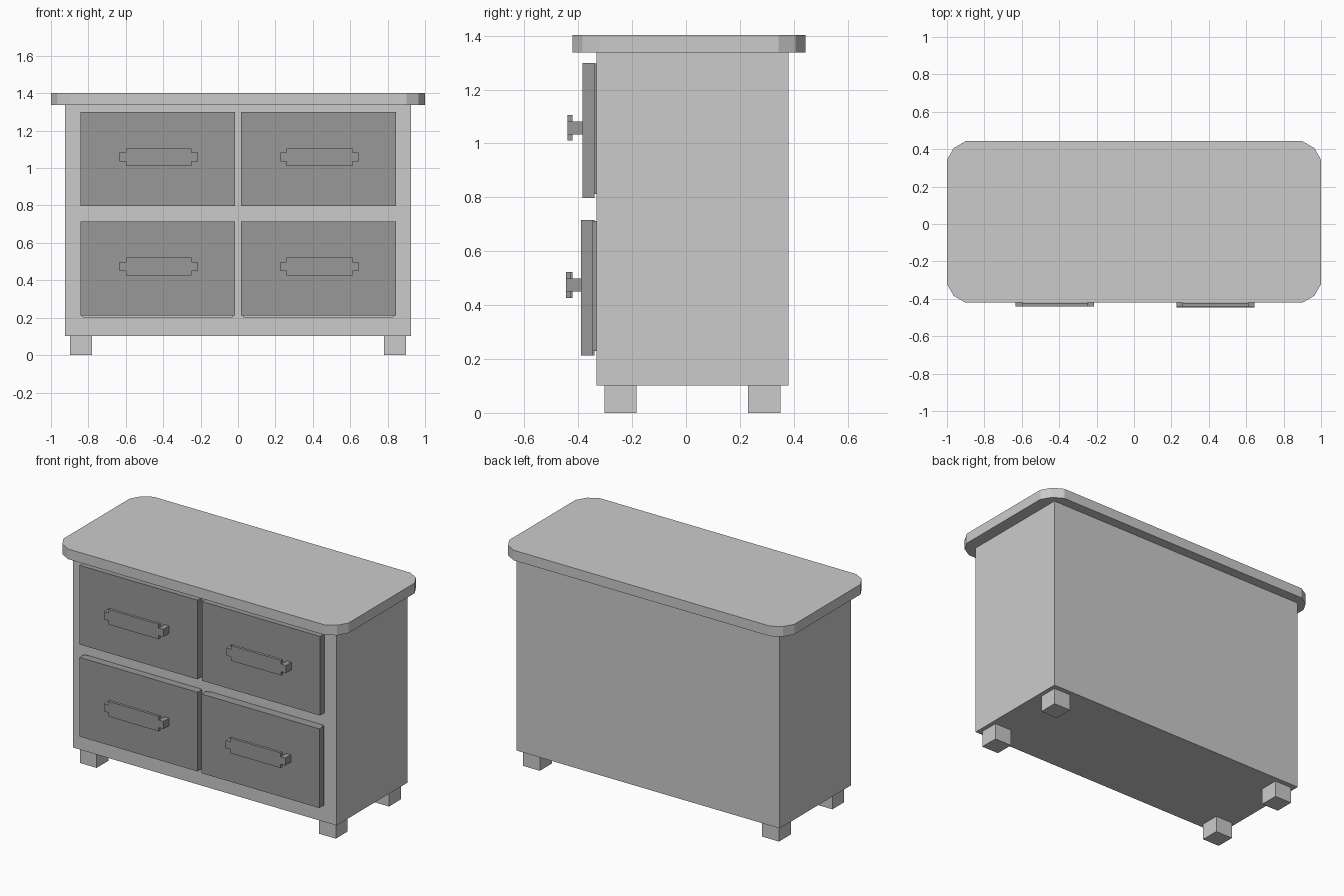
import bpy
import bmesh

if "Cube" in bpy.data.objects:
    bpy.data.objects.remove(bpy.data.objects["Cube"])


def grey(name, value):
    mat = bpy.data.materials.new(name)
    mat.diffuse_color = (value, value, value, 1)
    mat.use_nodes = True
    mat.node_tree.nodes["Principled BSDF"].inputs["Base Color"].default_value = mat.diffuse_color
    return mat


frame_grey = grey("frame_grey", 0.56)
drawer_grey = grey("drawer_grey", 0.315)


def prism(name, outline, z0, z1, mat):
    """Extrude a flat xy outline from z0 up to z1."""
    bm = bmesh.new()
    face = bm.faces.new([bm.verts.new((x, y, z0)) for x, y in outline])
    ret = bmesh.ops.extrude_face_region(bm, geom=[face])
    top = [v for v in ret["geom"] if isinstance(v, bmesh.types.BMVert)]
    bmesh.ops.translate(bm, verts=top, vec=(0, 0, z1 - z0))
    bmesh.ops.recalc_face_normals(bm, faces=bm.faces)
    mesh = bpy.data.meshes.new(name)
    bm.to_mesh(mesh)
    bm.free()
    mesh.materials.append(mat)
    obj = bpy.data.objects.new(name, mesh)
    bpy.context.collection.objects.link(obj)
    return obj


def box(name, x, y, z, mat):
    (x0, x1), (y0, y1) = x, y
    return prism(name, [(x0, y0), (x1, y0), (x1, y1), (x0, y1)], *z, mat)


# Table top with two-segment chamfered corners
corner = [(0.0, 0.10), (0.036, 0.037), (0.10, 0.0)]
outline = []
for sx, sy in ((1, 1), (-1, 1), (-1, -1), (1, -1)):
    pts = [(sx * (1 - dx), 0.011 + sy * (0.432 - dy)) for dx, dy in corner]
    outline += pts if sx * sy > 0 else pts[::-1]
prism("table_top", outline, 1.338, 1.402, frame_grey)

# Cabinet body
body = box("cabinet_body", (-0.924, 0.924), (-0.333, 0.381), (0.102, 1.338), frame_grey)

# Feet
for side, sx in (("left", -1), ("right", 1)):
    for end, y in (("front", (-0.303, -0.184)), ("back", (0.231, 0.351))):
        box(f"{end}_{side}_foot", sorted((sx * 0.78, sx * 0.898)), y,
            (0, 0.102), frame_grey)


def drawer(tag, cx, z0, front, opening_z):
    """Opening in the body, drawer box, front panel and handle."""
    z1 = z0 + 0.502
    cutter = box(f"{tag}_opening_cutter", (cx - 0.4, cx + 0.4),
                 (-0.5, 0.33), (z0 + opening_z, z1 - 0.001), frame_grey)
    cutter.hide_render = True
    cutter.hide_viewport = True
    cut = body.modifiers.new(f"{tag}_opening", "BOOLEAN")
    cut.operation, cut.object, cut.solver = "DIFFERENCE", cutter, "EXACT"

    box(f"{tag}_drawer_box", (cx - 0.395, cx + 0.395),
        (front + 0.045, 0.30), (z0 + 0.016, z1 - 0.002), drawer_grey)
    box(f"{tag}_drawer_front", (cx - 0.414, cx + 0.414),
        (front, front + 0.045), (z0, z1), drawer_grey)

    # Handle: wide grip plate with two posts running back to the drawer
    hx, hz, face = cx + 0.005, z0 + 0.261, front - 0.056
    box(f"{tag}_handle_grip", (hx - 0.176, hx + 0.176),
        (face, face + 0.018), (hz - 0.048, hz + 0.048), drawer_grey)
    for side, s in (("left", -1), ("right", 1)):
        box(f"{tag}_handle_{side}_post",
            sorted((hx + s * 0.176, hx + s * 0.209)),
            (face, front), (hz - 0.024, hz + 0.024), drawer_grey)


# Four drawers, the lower right one pulled out a touch
drawer("upper_left", -0.429, 0.797, -0.384, 0.005)
drawer("upper_right", 0.430, 0.797, -0.384, 0.005)
drawer("lower_left", -0.429, 0.213, -0.384, -0.008)
drawer("lower_right", 0.430, 0.213, -0.390, -0.008)
